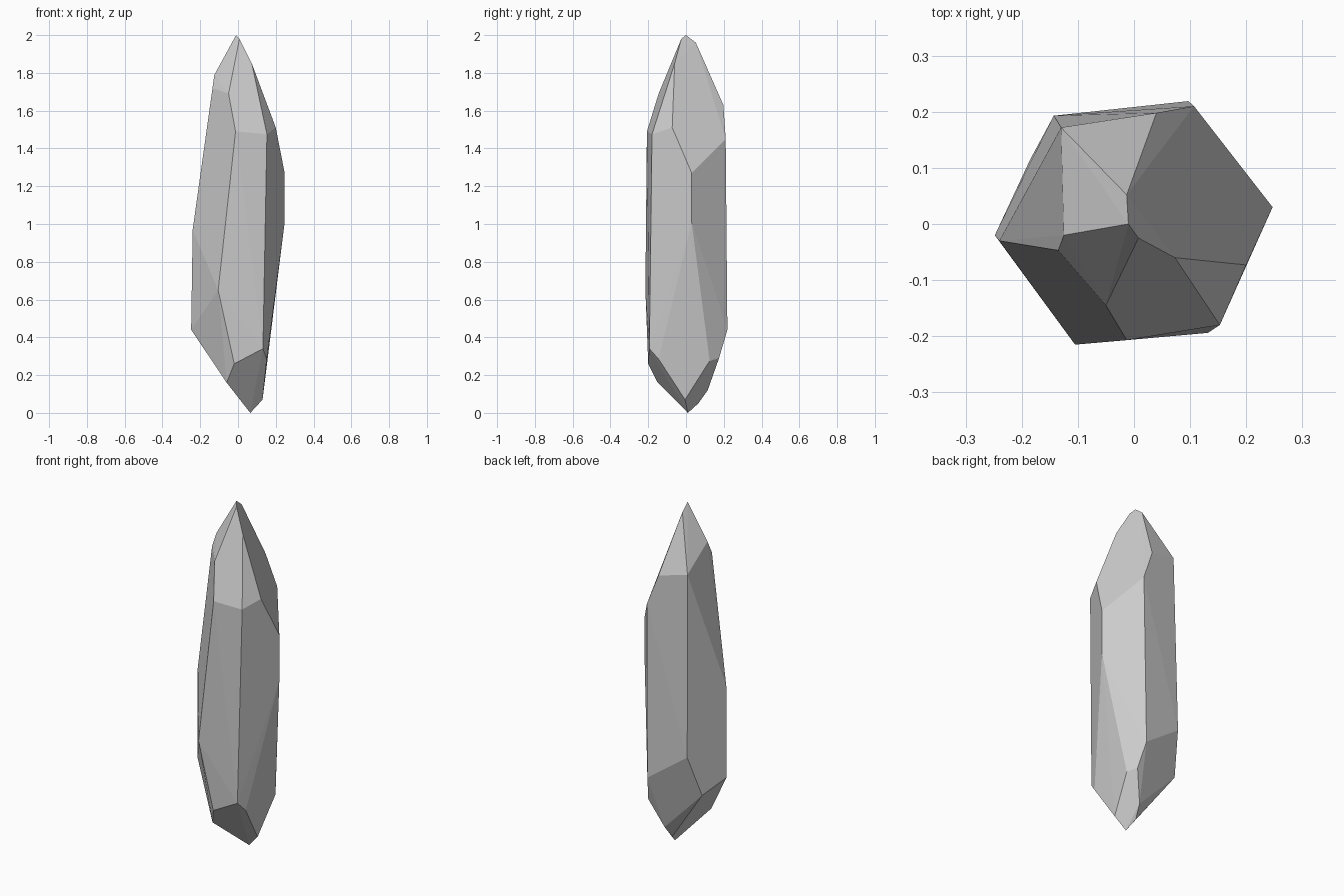
import bpy, bmesh

# Irregular crystal shard: facet corners, hulled into one convex cut stone
crown = [(-.01, 0, 2), (.008, -.025, 1.98), (-.013, .052, 1.96),
         (.073, -.06, 1.85), (-.125, -.02, 1.79), (-.135, -.047, 1.72),
         (-.05, -.145, 1.69), (-.13, .172, 1.67), (.04, .198, 1.63),
         (.2, -.073, 1.51), (-.013, -.207, 1.49), (.153, -.18, 1.475),
         (.107, .21, 1.45)]
girdle = [(.247, .03, 1.27), (.247, .03, 1.01), (-.24, -.03, .97),
          (-.105, -.215, .65), (-.143, .193, .61), (-.248, -.02, .44),
          (.097, .219, .44)]
foot = [(-.185, .115, .37), (.132, -.194, .34), (.122, .175, .29),
        (.152, -.145, .285), (.155, .125, .275), (-.02, -.2, .26),
        (-.06, -.15, .16), (.058, .115, .12), (.13, -.005, .07),
        (.043, .065, .05), (.065, .01, 0)]

bm = bmesh.new()
for co in crown + girdle + foot:
    bm.verts.new(co)
hull = bmesh.ops.convex_hull(bm, input=bm.verts)
loose = [v for v in bm.verts if not v.link_faces]
bmesh.ops.delete(bm, geom=loose, context='VERTS')

# Merge nearly flat triangles into clean facets
bmesh.ops.dissolve_limit(bm, angle_limit=.03, verts=bm.verts, edges=bm.edges)
bmesh.ops.recalc_face_normals(bm, faces=bm.faces)

mesh = bpy.data.meshes.new("crystal_shard")
bm.to_mesh(mesh)
bm.free()
bpy.context.collection.objects.link(bpy.data.objects.new("crystal_shard", mesh))
